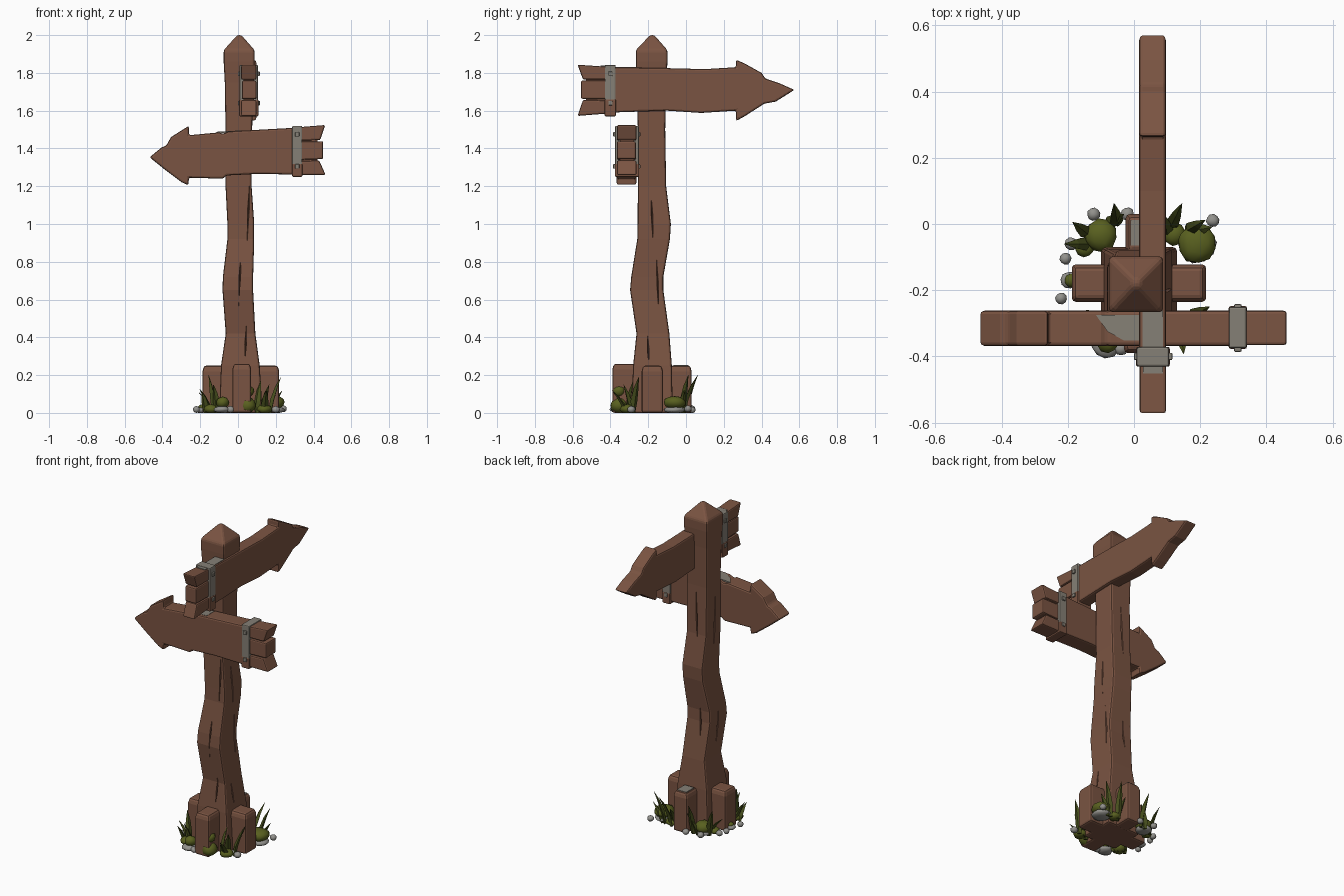
import bpy, bmesh, math, random
from mathutils import Vector, Matrix
random.seed(4)

def material(name, rgb):
    m = bpy.data.materials.new(name)
    m.diffuse_color = (*rgb, 1)
    return m

WOOD = material("brown wood", (0.195, 0.088, 0.054))
METAL = material("grey metal", (0.235, 0.215, 0.18))
STONE = material("light stone", (0.29, 0.285, 0.265))
LEAF = material("olive leaf", (0.10, 0.118, 0.014))
GRASS = material("dark grass", (0.066, 0.082, 0.013))

def finish(name, bm, mat, bevel=0, segments=2):
    bmesh.ops.recalc_face_normals(bm, faces=bm.faces[:])
    me = bpy.data.meshes.new(name)
    bm.to_mesh(me)
    bm.free()
    me.materials.append(mat)
    ob = bpy.data.objects.new(name, me)
    bpy.context.collection.objects.link(ob)
    if bevel:
        b = ob.modifiers.new("bevel", 'BEVEL')
        b.width, b.segments, b.limit_method = bevel, segments, 'ANGLE'
        b.angle_limit = math.radians(35)
    return ob

def loft(bm, rings):
    """Skin a list of equal-length point rings and cap the ends."""
    vs = [[bm.verts.new(p) for p in r] for r in rings]
    n = len(vs[0])
    for a, b in zip(vs, vs[1:]):
        for i in range(n):
            j = (i + 1) % n
            bm.faces.new((a[i], a[j], b[j], b[i]))
    bm.faces.new(vs[0][::-1])
    bm.faces.new(vs[-1])

def rect(z, x0, x1, y0, y1):
    return [(x0, y0, z), (x1, y0, z), (x1, y1, z), (x0, y1, z)]

def prism(name, pts, t0, t1, axis, mat, bevel=0):
    """Extrude a 2D outline along the given axis from t0 to t1."""
    place = {'X': lambda p, t: (t, p[0], p[1]),
             'Y': lambda p, t: (p[0], t, p[1]),
             'Z': lambda p, t: (p[0], p[1], t)}[axis]
    bm = bmesh.new()
    loft(bm, [[place(p, t) for p in pts] for t in (t0, t1)])
    return finish(name, bm, mat, bevel)

def box(name, x0, x1, y0, y1, z0, z1, mat, bevel=0):
    bm = bmesh.new()
    loft(bm, [rect(z0, x0, x1, y0, y1), rect(z1, x0, x1, y0, y1)])
    return finish(name, bm, mat, bevel)

# crooked post with pointed cap
bm = bmesh.new()
loft(bm, [rect(*s) for s in (
    (0, -.10, .13, -.29, -.07), (.25, -.09, .115, -.28, -.075),
    (.42, -.065, .092, -.262, -.088), (.65, -.082, .08, -.296, -.12),
    (.72, -.08, .08, -.29, -.12), (.92, -.056, .086, -.258, -.085),
    (1.0, -.056, .086, -.256, -.08), (1.2, -.066, .072, -.255, -.105),
    (1.5, -.066, .075, -.255, -.11), (1.75, -.07, .08, -.26, -.105),
    (1.86, -.076, .088, -.266, -.098), (1.92, -.076, .088, -.266, -.098),
    (2.0, -.004, .018, -.19, -.168))])
post = finish("post", bm, WOOD, .014)

# long thin spikes that cut the cracks into the post: x, y, z, half length
bm = bmesh.new()
for x, y, z, h in ((.01, -.285, .72, .16), (.055, -.258, 1.07, .17), (.04, -.265, .36, .12),
                   (.085, -.18, 1.05, .15), (.082, -.15, .68, .14), (.1, -.2, .33, .12),
                   (0, -.108, 1.3, .2), (-.02, -.12, .62, .15), (-.066, -.19, 1.25, .2),
                   (-.076, -.2, .6, .14)):
    side = abs(x) > .06
    m = Matrix.Translation((x, y, z)) @ Matrix.Rotation(.04, 4, 'X' if side else 'Y') \
        @ Matrix.Diagonal((.024 if side else .005, .005 if side else .024, h, 1))
    loft(bm, [[m @ Vector((math.cos(k * math.pi / 2) * r, math.sin(k * math.pi / 2) * r, t))
               for k in range(4)] for t, r in ((-1, .03), (0, 1), (1, .03))])
cutter = finish("crack_cutter", bm, WOOD)
cutter.hide_render = True
cutter.hide_viewport = True
cut = post.modifiers.new("cracks", 'BOOLEAN')
cut.operation, cut.object, cut.solver = 'DIFFERENCE', cutter, 'EXACT'

# four support stakes around the foot
for name, x0, x1, y0, y1, h in (("front", -.03, .07, -.39, -.26, .26), ("back", -.025, .07, -.09, .03, .25),
                                ("left", -.188, -.07, -.235, -.122, .25), ("right", .09, .218, -.235, -.122, .25)):
    bm = bmesh.new()
    loft(bm, [rect(0, x0, x1, y0, y1), rect(h - .03, x0, x1, y0, y1),
              rect(h, x0 + .008, x1 - .008, y0 + .008, y1 - .008)])
    finish(name + "_stake", bm, WOOD, .012)
box("back_stake_worn_patch", -.01, .055, -.065, .012, .245, .253, METAL)

# upper sign pointing to the back, with a split tail over a backing board
upper = [(-.40, 1.59), (-.1, 1.60), (.08, 1.588), (.265, 1.60), (.265, 1.545), (.31, 1.57),
         (.415, 1.637), (.475, 1.648), (.574, 1.71), (.495, 1.745), (.42, 1.77), (.40, 1.80),
         (.31, 1.85), (.265, 1.87), (.265, 1.83), (.1, 1.82), (-.1, 1.825), (-.40, 1.83)]
prism("upper_sign", upper, .015, .097, 'X', WOOD, .01)
for i, q in enumerate(([(-.38, 1.83), (-.574, 1.843), (-.545, 1.764), (-.38, 1.764)],
                       [(-.38, 1.759), (-.556, 1.759), (-.556, 1.663), (-.38, 1.66)],
                       [(-.38, 1.653), (-.545, 1.657), (-.574, 1.572), (-.38, 1.588)])):
    prism(f"upper_tail_plank_{i}", q, .017 + .004 * (i % 2), .097, 'X', WOOD, .008)
box("upper_tail_backing", .03, .085, -.53, -.38, 1.60, 1.82, WOOD)

# lower sign pointing left
lower = [(.31, 1.262), (.1, 1.265), (-.06, 1.257), (-.08, 1.24), (-.26, 1.245), (-.262, 1.205),
         (-.30, 1.222), (-.39, 1.29), (-.468, 1.353), (-.405, 1.405), (-.38, 1.415), (-.355, 1.46),
         (-.26, 1.52), (-.26, 1.47), (-.10, 1.485), (-.08, 1.477), (-.05, 1.49), (.31, 1.51)]
prism("lower_sign", lower, -.368, -.262, 'Y', WOOD, .01)
for i, q in enumerate(([(.29, 1.51), (.462, 1.524), (.435, 1.444), (.29, 1.442)],
                       [(.29, 1.436), (.451, 1.438), (.451, 1.344), (.29, 1.338)],
                       [(.29, 1.332), (.43, 1.336), (.464, 1.26), (.29, 1.26)])):
    prism(f"lower_tail_plank_{i}", q, -.366, -.262 - .004 * (i % 2), 'Y', WOOD, .008)
box("lower_tail_backing", .29, .42, -.35, -.275, 1.27, 1.50, WOOD)

# metal straps with rusty lower ends and bolts
box("upper_strap", .008, .106, -.43, -.372, 1.578, 1.842, METAL, .006)
box("upper_strap_rusty_end", .006, .108, -.431, -.371, 1.57, 1.66, WOOD, .006)
box("lower_strap", .287, .34, -.375, -.25, 1.256, 1.52, METAL, .006)
box("lower_strap_rusty_end", .286, .341, -.377, -.248, 1.25, 1.32, WOOD, .006)
for z in (1.795, 1.64):
    box("upper_strap_bolt", .0, .116, -.411, -.389, z - .012, z + .012, METAL, .004)
for z in (1.475, 1.305):
    box("lower_strap_bolt", .302, .325, -.386, -.242, z - .012, z + .012, METAL, .004)

# worn grey patches on top of the signs
prism("upper_worn_patch", [(.025, -.262), (.088, -.262), (.088, -.372), (.025, -.372)],
      1.824, 1.832, 'Z', METAL)
box("upper_tail_worn_patch", .027, .088, -.452, -.43, 1.832, 1.839, METAL)
patch = prism("lower_worn_patch", [(-.115, -.275), (.03, -.275), (.03, -.352), (-.03, -.352), (-.08, -.325)],
              1.486, 1.4945, 'Z', METAL)
for v in patch.data.vertices:
    v.co.z += .056 * v.co.x

# grass blades: base x, y, tip x, y, height
bm = bmesh.new()
for bx, by, tx, ty, h in ((-.14, -.03, -.185, .005, .18), (-.13, -.06, -.21, -.06, .11),
                          (-.05, .0, -.06, .062, .2), (-.08, .0, -.03, .03, .13),
                          (.11, -.01, .145, .062, .2), (.16, -.02, .215, .012, .2),
                          (.10, -.03, .09, .03, .13), (.18, -.02, .235, -.01, .12),
                          (.14, -.32, .15, -.392, .12), (.17, -.28, .228, -.25, .19),
                          (.13, -.29, .165, -.33, .15), (.10, -.31, .12, -.28, .17),
                          (-.13, -.30, -.155, -.28, .2), (-.15, -.28, -.205, -.295, .13),
                          (-.11, -.31, -.13, -.35, .15), (-.17, -.29, -.19, -.33, .11)):
    base, tip = Vector((bx, by, 0)), Vector((tx, ty, 0))
    out = (tip - base).normalized()
    side = Vector((-out.y, out.x, 0))
    rings = []
    for t, w in ((0, .013), (.35, .02), (.7, .014), (1, .001)):
        c = base + (tip - base) * t ** 1.7 + Vector((0, 0, h * t))
        rings.append([c + side * w, c + out * w * .6, c - side * w, c - out * w * .6])
    loft(bm, rings)
finish("grass_blades", bm, GRASS)

def blobs(name, items, mat, sub, rough):
    bm = bmesh.new()
    for x, y, z, r, h in items:
        m = Matrix.Translation((x, y, z)) @ Matrix.Rotation(random.random() * 6, 4, 'Z') \
            @ Matrix.Diagonal((r, r, h, 1))
        made = bmesh.ops.create_icosphere(bm, subdivisions=sub, radius=1, matrix=m)
        for v in made["verts"]:
            v.co += (v.co - Vector((x, y, z))) * random.uniform(-rough, rough)
            v.co.z = max(v.co.z, 0)
    ob = finish(name, bm, mat)
    for p in ob.data.polygons:
        p.use_smooth = True

# leafy bushes: x, y, z, radius, half height
blobs("bushes", ((-.10, -.035, .045, .05, .035), (.19, -.06, .055, .06, .035),
                 (.05, -.355, .04, .046, .045), (.05, -.355, .115, .035, .032),
                 (-.08, -.355, .055, .035, .03), (-.15, -.07, .02, .03, .02),
                 (.14, -.31, .02, .04, .025), (-.14, -.30, .02, .04, .025),
                 (.12, -.03, .02, .035, .025), (-.19, -.17, .03, .02, .014)), LEAF, 2, .07)

# pebbles and flat stones under the bushes
blobs("pebbles", ((-.122, .03, .022, .02, .018), (.238, .01, .022, .02, .018),
                  (-.207, -.105, .018, .018, .018), (-.22, -.225, .018, .018, .018),
                  (-.195, -.17, .016, .026, .018), (-.19, -.06, .018, .02, .018),
                  (-.04, -.375, .018, .022, .018), (-.085, -.36, .018, .045, .02),
                  (.2, -.29, .018, .022, .018), (-.02, .03, .015, .02, .018),
                  (.19, -.06, .016, .058, .02), (-.10, -.035, .014, .048, .02)), STONE, 2, .06)
